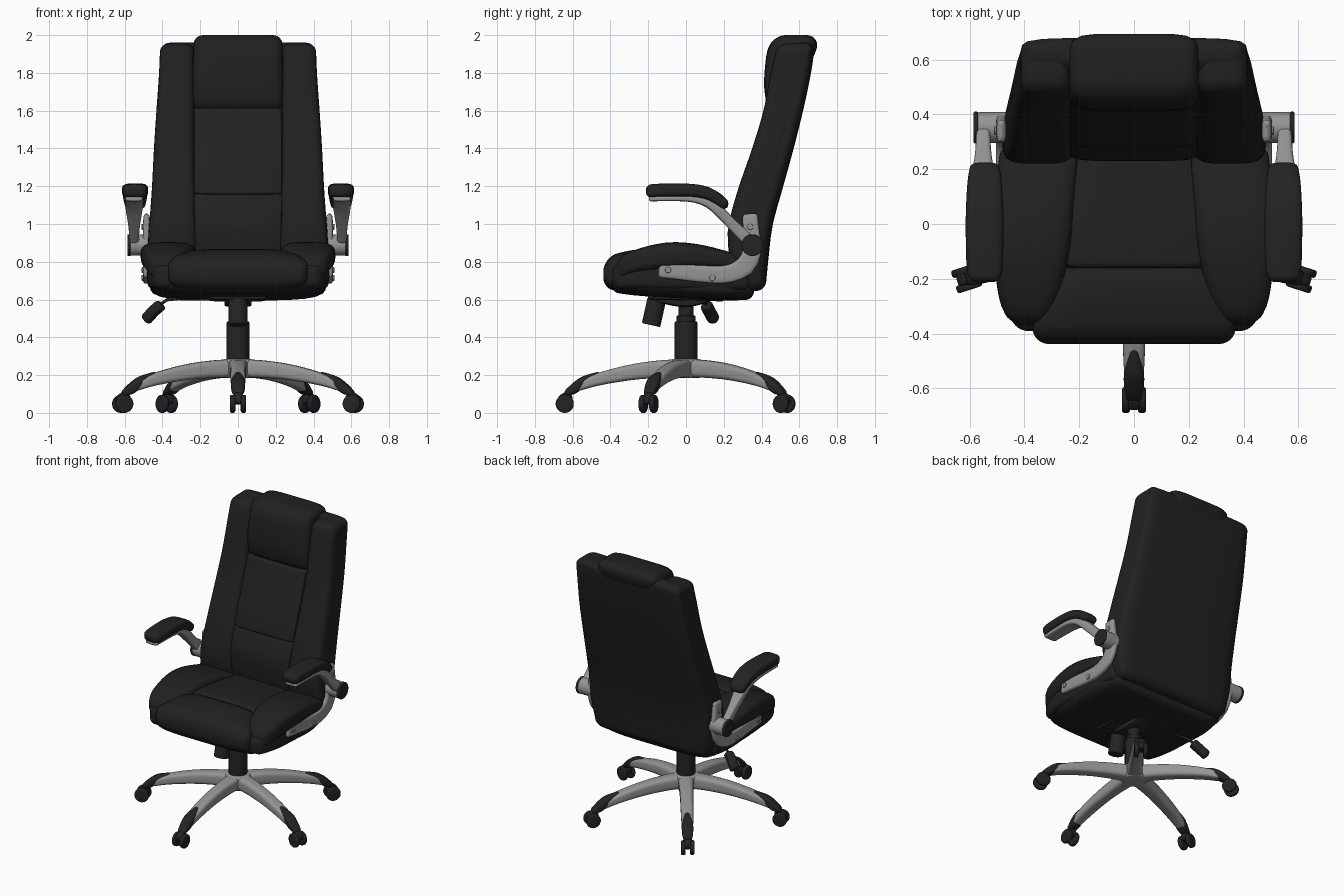
import bpy, bmesh, math
from mathutils import Vector, Matrix

if "Cube" in bpy.data.objects:
    bpy.data.objects.remove(bpy.data.objects["Cube"])


def material(name, c):
    m = bpy.data.materials.new(name)
    m.diffuse_color = (c, c, c, 1)
    m.use_nodes = True
    m.node_tree.nodes["Principled BSDF"].inputs["Base Color"].default_value = m.diffuse_color
    return m


LEATHER = material("black leather", 0.015)
PLASTIC = material("black plastic", 0.017)
SILVER = material("silver metal", 0.30)


def catmull(a, b, c, d, t):
    return 0.5 * (2 * b + (c - a) * t + (2 * a - 5 * b + 4 * c - d) * t * t + (3 * b - a - 3 * c + d) * t ** 3)


def loft(name, frames, mat, n=4.0, r=0.03, segs=40, steps=16, mirror=1, rot=0.0):
    """Sweep a superellipse through frames (centre, half-axis U, half-axis V), rounding both ends by r."""
    fr = [tuple(Vector(v) for v in f) for f in frames]
    dense = []
    for i in range(len(fr) - 1):
        q = [fr[max(i - 1, 0)], fr[i], fr[i + 1], fr[min(i + 2, len(fr) - 1)]]
        for k in range(30):
            dense.append([catmull(q[0][j], q[1][j], q[2][j], q[3][j], k / 30) for j in range(3)])
    dense.append(list(fr[-1]))
    dist = [0.0]
    for a, b in zip(dense, dense[1:]):
        dist.append(dist[-1] + (b[0] - a[0]).length)
    total = dist[-1]
    r = min(r, total * 0.45)
    ends = [r * (1 - math.cos(k * math.pi / 12)) for k in range(7)]
    stops = ends + [r + (total - 2 * r) * k / steps for k in range(1, steps)] + [total - e for e in reversed(ends)]
    bm = bmesh.new()
    rings, j = [], 0
    for s in stops:
        while j < len(dist) - 2 and dist[j + 1] < s:
            j += 1
        t = (s - dist[j]) / max(dist[j + 1] - dist[j], 1e-9)
        c, u, v = (dense[j][k].lerp(dense[j + 1][k], t) for k in range(3))
        d = min(s, total - s)
        inset = r - math.sqrt(max(r * r - (r - d) ** 2, 0)) if d < r else 0
        u = u * max(1 - inset / u.length, 0.08)
        v = v * max(1 - inset / v.length, 0.08)
        ring = []
        for k in range(segs):
            a = 2 * math.pi * (k + 0.5) / segs
            ca, sa = math.cos(a), math.sin(a)
            m = (abs(ca) ** n + abs(sa) ** n) ** (-1 / n)
            p = c + u * ca * m + v * sa * m
            p.x *= mirror
            ring.append(bm.verts.new(p))
        rings.append(ring)
    for a, b in zip(rings, rings[1:]):
        for k in range(segs):
            bm.faces.new((a[k], a[(k + 1) % segs], b[(k + 1) % segs], b[k]))
    bm.faces.new(rings[0])
    bm.faces.new(rings[-1])
    bmesh.ops.recalc_face_normals(bm, faces=bm.faces)
    bm.transform(Matrix.Rotation(rot, 4, 'Z'))
    me = bpy.data.meshes.new(name)
    bm.to_mesh(me)
    bm.free()
    me.materials.append(mat)
    ob = bpy.data.objects.new(name, me)
    bpy.context.collection.objects.link(ob)
    return ob


def slab(name, axis, rows, mat, **kw):
    """rows: (position on axis, x0, x1, low, high); low/high is y for axis z, z for axis y."""
    fr = []
    for t, x0, x1, b0, b1 in rows:
        cx, cb, h = (x0 + x1) / 2, (b0 + b1) / 2, (b1 - b0) / 2
        if axis == 'z':
            fr.append(((cx, cb, t), ((x1 - x0) / 2, 0, 0), (0, h, 0)))
        else:
            fr.append(((cx, t, cb), ((x1 - x0) / 2, 0, 0), (0, 0, h)))
    return loft(name, fr, mat, **kw)


def sym(rows):
    return [(t, -w, w, a, b) for t, w, a, b in rows]


def bar(name, x, path, mat, **kw):
    """Bar swept in the side plane; path: (y, z, half width, half thickness in x)."""
    fr = []
    for i, (y, z, w, hx) in enumerate(path):
        a, b = path[max(i - 1, 0)], path[min(i + 1, len(path) - 1)]
        t = Vector((0, b[0] - a[0], b[1] - a[1])).normalized()
        fr.append(((x, y, z), (hx, 0, 0), (0, -t.z * w, t.y * w)))
    return loft(name, fr, mat, **kw)


def rod(name, pts, rad, mat, **kw):
    pts = [Vector(p) for p in pts]
    q = (pts[-1] - pts[0]).to_track_quat('Z', 'Y')
    kw = {"n": 2, "r": 0.006, "segs": 28, "steps": 6, **kw}
    return loft(name, [(p, q @ Vector((rad, 0, 0)), q @ Vector((0, rad, 0))) for p in pts], mat, **kw)


# Backrest shell and centre panels
slab("back_shell", 'z', sym([(.645, .43, .28, .42), (.85, .468, .27, .44), (1.0, .468, .28, .46), (1.2, .455, .33, .515),
     (1.4, .442, .40, .57), (1.6, .43, .47, .62), (1.8, .416, .52, .662), (1.96, .41, .56, .685)]), LEATHER, n=6, r=.05)
slab("back_lower_panel", 'z', sym([(.76, .23, .26, .36), (.9, .235, .235, .38), (1.03, .238, .235, .4), (1.165, .24, .285, .45)]),
     LEATHER, n=7, r=.02)
slab("back_middle_panel", 'z', sym([(1.155, .24, .275, .45), (1.27, .24, .305, .48), (1.42, .24, .36, .53), (1.615, .238, .425, .58)]),
     LEATHER, n=7, r=.02)
slab("headrest", 'z', sym([(1.595, .238, .435, .6), (1.72, .24, .414, .62), (1.85, .238, .42, .66), (1.93, .236, .435, .692),
     (2.0, .234, .475, .69)]), LEATHER, n=6, r=.05)
# Front seat roll, centre panel and base
slab("seat_front_roll", 'y', sym([(-.438, .37, .655, .81), (-.36, .365, .65, .845), (-.25, .315, .68, .865), (-.14, .25, .70, .86)]),
     LEATHER, n=4.5, r=.06)
slab("seat_centre_panel", 'y', sym([(-.16, .255, .71, .865), (0, .24, .71, .865), (.28, .21, .71, .835)]), LEATHER, n=7, r=.02)
slab("seat_base", 'y', sym([(-.40, .36, .64, .74), (-.25, .45, .62, .76), (0, .465, .605, .77), (.2, .46, .595, .77), (.36, .42, .60, .75)]),
     LEATHER, n=4, r=.045)

for s, side in ((1, "right"), (-1, "left")):
    # Side bolsters of back and seat
    slab(side + "_back_bolster", 'z', [(.77, .215, .482, .24, .38), (.95, .22, .474, .22, .40), (1.15, .225, .458, .265, .46),
         (1.4, .23, .445, .35, .53), (1.6, .232, .432, .41, .58), (1.8, .232, .418, .448, .63), (1.955, .232, .412, .485, .68)],
         LEATHER, n=4.5, r=.045, mirror=s)
    slab(side + "_seat_bolster", 'y', [(-.37, .33, .445, .70, .81), (-.28, .28, .49, .735, .86), (-.1, .235, .512, .755, .902),
         (.08, .22, .512, .765, .89), (.29, .20, .485, .75, .835)], LEATHER, n=3.6, r=.045, mirror=s)
    slab(side + "_seat_side_band", 'y', [(-.39, .30, .43, .66, .78), (-.25, .3, .475, .655, .80), (0, .3, .478, .65, .80),
         (.34, .3, .455, .645, .80)], LEATHER, n=4.5, r=.04, mirror=s)
    # Padded flip-up arm
    bar(side + "_arm_pad", .545, [(-.212, 1.172, .034, .056), (-.15, 1.177, .036, .066), (0, 1.178, .036, .069), (.1, 1.165, .035, .066),
        (.17, 1.13, .032, .06), (.218, 1.088, .026, .05)], PLASTIC, n=3.5, r=.028, mirror=s)
    bar(side + "_arm", .55, [(-.195, 1.133, .013, .045), (0, 1.135, .016, .05), (.1, 1.117, .022, .048), (.17, 1.072, .028, .043),
        (.25, .992, .029, .03), (.35, .895, .034, .024)], SILVER, n=4, r=.01, mirror=s)
    # Bracket, pivot and bolts
    bar(side + "_bracket", .484, [(-.145, .76, .043, .018), (-.05, .752, .045, .02), (.1, .735, .045, .02), (.22, .735, .047, .02),
        (.315, .78, .052, .02), (.352, .87, .05, .02), (.345, .96, .043, .02), (.338, 1.055, .04, .016)], SILVER, n=3.5, r=.02, mirror=s)
    rod(side + "_pivot", [(.46, .352, .888), (.572, .352, .888)], .056, SILVER, mirror=s)
    rod(side + "_pivot_cap", [(.568, .352, .888), (.586, .352, .888)], .058, PLASTIC, mirror=s)
    for k, (y, z) in enumerate(((-.095, .757), (.14, .715), (.34, .985))):
        rod(f"{side}_bolt_{k}", [(.49, y, z), (.51, y, z)], .016, SILVER, mirror=s, r=.004)

# Tilt mechanism, tension knob and lever
slab("seat_plate", 'y', sym([(-.2, .15, .60, .64), (.2, .15, .59, .64)]), PLASTIC, n=9, r=.01)
slab("tilt_mechanism", 'y', sym([(-.19, .05, .60, .63), (-.06, .07, .565, .63), (.04, .07, .565, .63), (.13, .05, .59, .63)]),
     PLASTIC, n=7, r=.01)
rod("tension_knob", [(0, -.155, .60), (0, -.185, .465)], .05, PLASTIC)
rod("tension_stem", [(0, -.145, .64), (0, -.16, .58)], .036, PLASTIC)
rod("lever_rod", [(-.05, .05, .60), (-.33, .085, .605), (-.39, .10, .59), (-.43, .115, .56)], .009, PLASTIC)
rod("lever_handle", [(-.405, .105, .575), (-.45, .125, .535), (-.49, .15, .49)], .03, PLASTIC, n=3, r=.015)

# Gas column
for k, (z0, z1, rad) in enumerate(((.24, .485, .06), (.48, .515, .05), (.5, .60, .04))):
    rod(f"column_{k}", [(0, 0, z0), (0, 0, z1)], rad, PLASTIC)

# Five-star base with twin-wheel casters
rod("base_hub", [(0, 0, .185), (0, 0, .285)], .085, SILVER, r=.02)
for i in range(5):
    a = i * 2 * math.pi / 5
    slab(f"base_leg_{i}", 'y', sym([(-.62, .026, .10, .13), (-.57, .034, .115, .167), (-.46, .04, .145, .213), (-.3, .042, .172, .255),
         (-.15, .046, .185, .277), (0, .055, .188, .286)]), SILVER, n=3.5, r=.01, rot=a)
    slab(f"leg_cap_{i}", 'y', sym([(-.645, .026, .09, .115), (-.59, .036, .10, .166), (-.54, .035, .135, .196), (-.46, .012, .19, .219)]),
         PLASTIC, n=3, r=.012, rot=a)
    slab(f"caster_hood_{i}", 'y', sym([(-.678, .02, .05, .085), (-.64, .024, .045, .108), (-.60, .02, .05, .09)]), PLASTIC, r=.01, rot=a)
    for x in (-.029, .029):
        rod(f"caster_wheel_{i}", [(x - .0145, -.642, .048), (x + .0145, -.642, .048)], .048, PLASTIC, rot=a, r=.01)

# Smooth shading with crisp edges
for ob in bpy.data.objects:
    ob.select_set(True)
    bpy.context.view_layer.objects.active = ob
bpy.ops.object.shade_smooth_by_angle(angle=math.radians(40))
